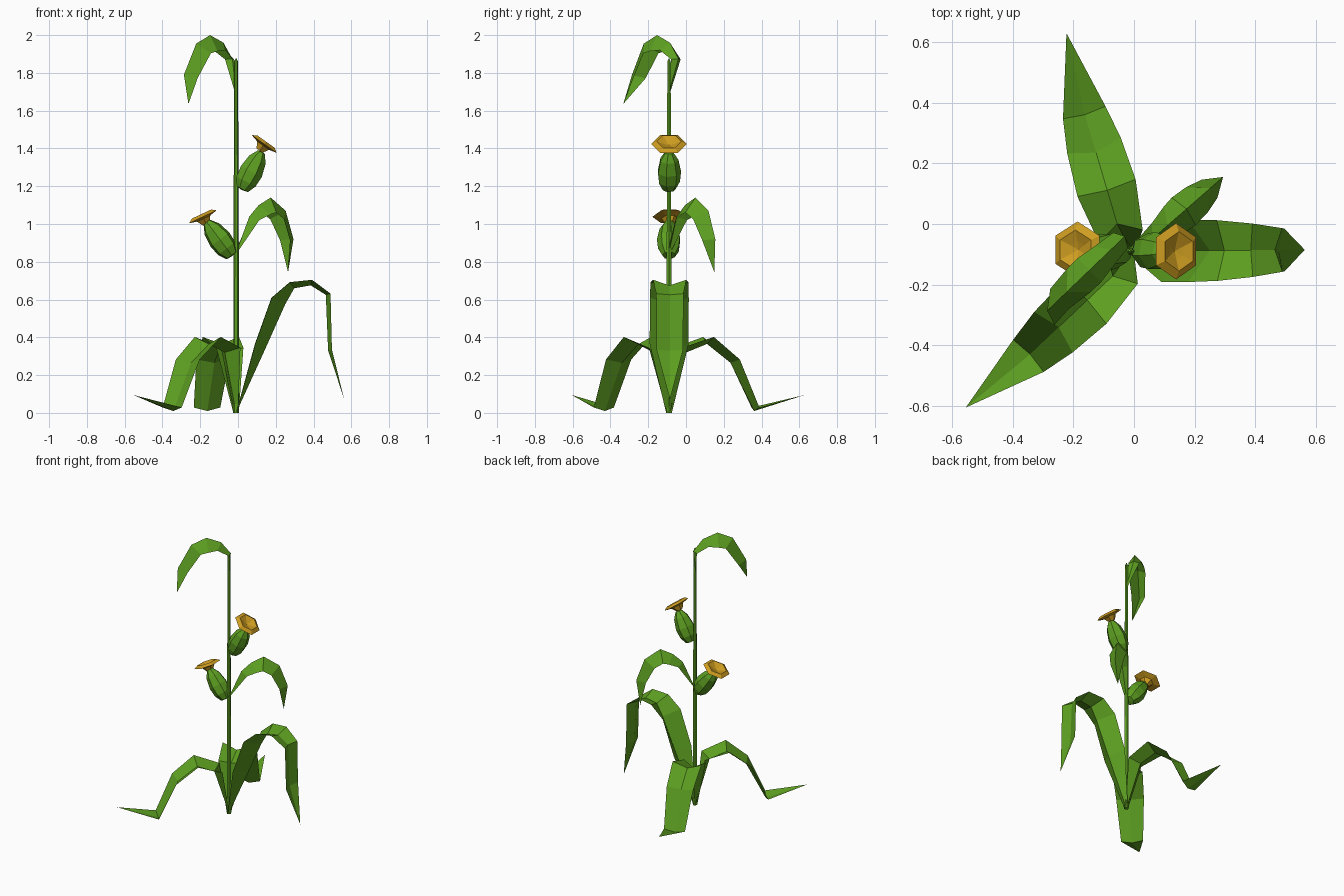
import bpy, bmesh
from math import cos, sin, atan2, pi
from mathutils import Vector

if "Cube" in bpy.data.objects:
    bpy.data.objects.remove(bpy.data.objects["Cube"])

STEM = Vector((-0.01, -0.09, 0))


def material(name, rgb):
    m = bpy.data.materials.new(name)
    m.diffuse_color = (*rgb, 1)
    m.use_nodes = True
    m.node_tree.nodes["Principled BSDF"].inputs["Base Color"].default_value = m.diffuse_color
    return m


GREEN = material("green", (0.11, 0.35, 0.015))
GOLD = material("gold", (0.62, 0.34, 0.015))


def finish(name, bm, mat):
    bmesh.ops.remove_doubles(bm, verts=bm.verts, dist=0.0005)
    bmesh.ops.recalc_face_normals(bm, faces=bm.faces)
    me = bpy.data.meshes.new(name)
    bm.to_mesh(me)
    bm.free()
    me.materials.append(mat)
    ob = bpy.data.objects.new(name, me)
    bpy.context.collection.objects.link(ob)
    return ob


def leaf(name, tip, rows, shift=0.0):
    """Folded blade; rows = (reach, height, half width, fold) toward tip.
    Positive fold lifts the edges, negative drops them; shift bows it sideways."""
    ang = atan2(tip[1] - STEM.y, tip[0] - STEM.x)
    out, side = Vector((cos(ang), sin(ang), 0)), Vector((-sin(ang), cos(ang), 0))
    up = Vector((0, 0, 1))
    bm = bmesh.new()
    prev = None
    for i, (r, z, w, f) in enumerate(rows):
        a, b = rows[max(i - 1, 0)], rows[min(i + 1, len(rows) - 1)]
        t = Vector((b[0] - a[0], b[1] - a[1])).normalized()
        bow = shift if 0 < i < len(rows) - 1 else 0
        mid = STEM + out * r + side * bow + up * z
        lift = (out * -t.y + up * t.x) * f
        ring = [bm.verts.new(mid + side * s * w + lift * abs(s)) for s in (-1, 0, 1)]
        if prev:
            for k in (0, 1):
                bm.faces.new((prev[k], prev[k + 1], ring[k + 1], ring[k]))
        prev = ring
    return finish(name, bm, GREEN)


def turned(name, profile, base, axis, sides, mat):
    """Low-poly turned shape; profile = (radius, distance along axis)."""
    bm = bmesh.new()
    q = Vector(axis).to_track_quat('Z', 'Y')
    rings = [[bm.verts.new(Vector(base) + q @ Vector((r * cos(2 * pi * k / sides),
                                                     r * sin(2 * pi * k / sides), d)))
              for k in range(sides)] for r, d in profile]
    for a, b in zip(rings, rings[1:]):
        for k in range(sides):
            n = (k + 1) % sides
            bm.faces.new((a[k], a[n], b[n], b[k]))
    return finish(name, bm, mat)


# Stem
turned("stem", [(0, 0), (0.016, 0), (0.014, 0.9), (0.01, 1.86), (0, 1.88)],
       STEM, (0, 0, 1), 6, GREEN)

# Tall base leaf on the right
leaf("tall_base_leaf", (0.565, -0.085), [
    (0, 0, .015, 0), (.155, .34, .103, .06), (.26, .575, .103, .08), (.308, .66, .1, .04),
    (.395, .675, .088, .03), (.475, .625, .072, .025), (.487, .33, .07, .02), (.573, .07, 0, 0)])

# Two low base leaves resting on the ground
low = [(0, 0, .015, 0), (.10, .32, .075, .05), (.215, .365, .1, .038),
       (.345, .265, .092, .03), (.475, .01, .073, .02), (.75, .095, 0, 0)]
leaf("back_base_leaf", (-0.22, 0.62), low, 0.018)
leaf("front_base_leaf", (-0.565, -0.615), low, 0.018)

# Upper leaves, arched with a raised midrib
leaf("top_leaf", (-0.26, -0.33), [
    (0, 1.70, .01, 0), (-.02, 1.875, .035, -.02), (.045, 1.96, .045, -.05), (.143, 2.0, .055, -.085),
    (.245, 1.955, .055, -.075), (.335, 1.79, .045, -.06), (.35, 1.635, 0, 0)], -0.05)
leaf("middle_leaf", (0.265, 0.15), [
    (0, .85, .01, 0), (.08, 1.04, .04, -.04), (.146, 1.10, .055, -.06), (.23, 1.14, .06, -.08),
    (.335, 1.07, .055, -.075), (.39, .92, .04, -.06), (.365, .745, 0, 0)], -0.015)

# Buds, each with a flared flower at the end
for side, base, axis, centre, face in (
        ("right", (0.02, -0.09, 1.18), (0.46, 0, 0.89), (0.14, -0.09, 1.425), (0.58, 0, 0.81)),
        ("left", (-0.03, -0.09, 0.83), (-0.6, 0, 0.8), (-0.187, -0.085, 1.04), (-0.42, 0, 0.9))):
    turned(side + "_bud", [(0, 0), (.035, .005), (.058, .05), (.064, .11), (.05, .18), (.022, .225), (0, .23)],
           base, axis, 7, GREEN)
    turned(side + "_flower", [(0, -.045), (.022, -.045), (.045, -.012), (.093, -.002),
                              (.065, .014), (.03, 0), (0, -.01)], centre, face, 6, GOLD)
